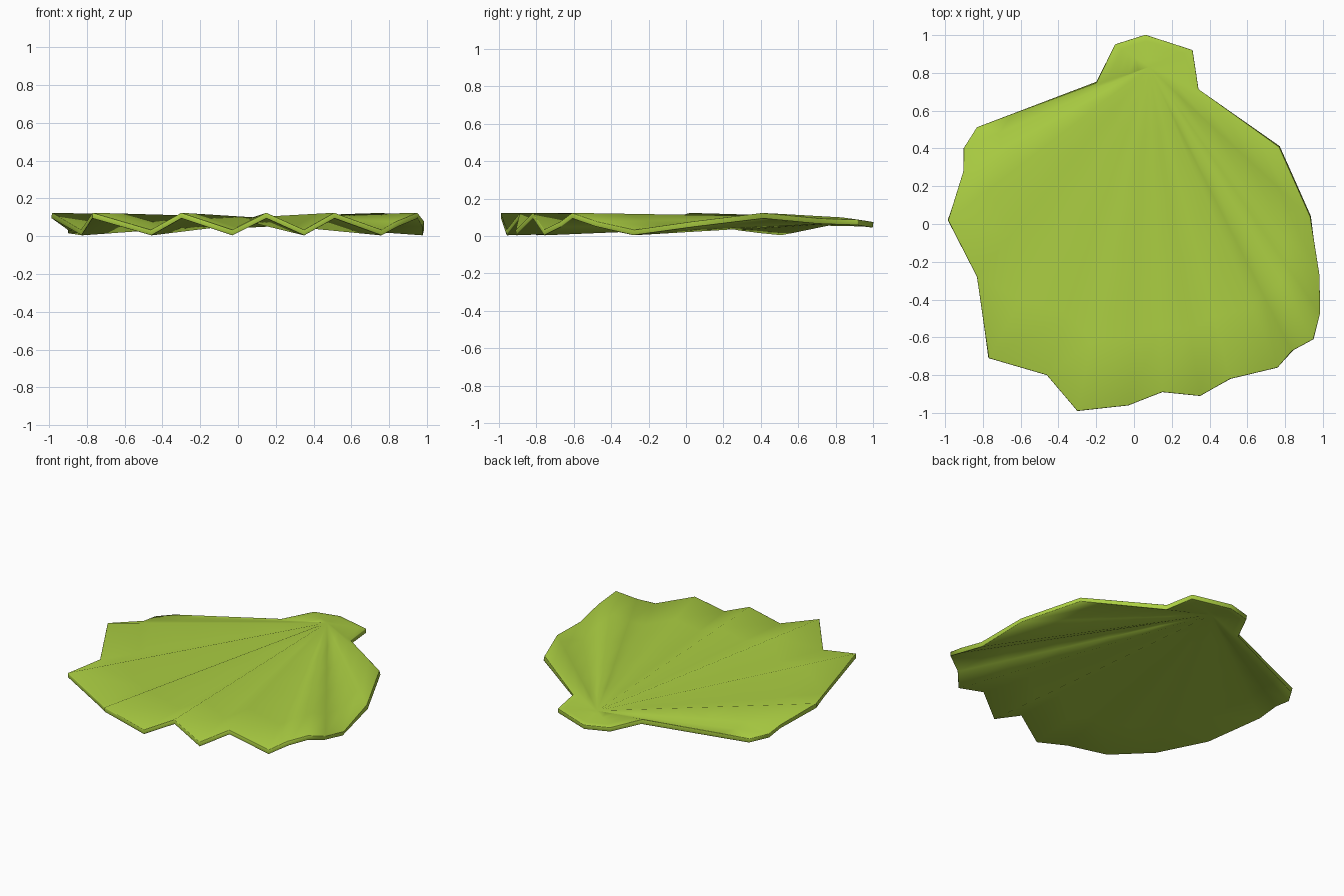
import bpy
import bmesh
from mathutils import Vector

if "Cube" in bpy.data.objects:
    bpy.data.objects.remove(bpy.data.objects["Cube"])

# Rim outline (x, y, fold height): h = high ridge, v = valley, m = halfway
h, v, m = 0.109, 0.019, 0.064
RIM = [(0.06, 1.00, 0.060), (0.31, 0.92, 0.073), (0.34, 0.71, 0.080),
       (0.77, 0.41, h), (0.935, 0.04, m), (0.98, -0.28, v), (0.98, -0.48, m),
       (0.95, -0.61, h), (0.84, -0.67, m), (0.76, -0.76, v), (0.51, -0.82, h),
       (0.35, -0.91, v), (0.15, -0.89, h), (-0.03, -0.96, v), (-0.30, -0.99, h),
       (-0.46, -0.80, v), (-0.77, -0.71, h), (-0.83, -0.28, v), (-0.985, 0.02, h),
       (-0.90, 0.28, 0.045), (-0.90, 0.40, 0.03), (-0.83, 0.51, v),
       (-0.20, 0.75, 0.070), (-0.10, 0.95, 0.066)]
HUB = Vector((0.08, 0.83, 0.085))
RINGS = [0.2, 0.4, 0.6, 0.8, 1.0]

# Shell surface: folds fanning out from the hub
bm = bmesh.new()
centre = bm.verts.new(HUB)
rings = [[bm.verts.new(HUB.lerp(Vector(p), t)) for p in RIM] for t in RINGS]
n = len(RIM)
for i in range(n):
    j = (i + 1) % n
    bm.faces.new((centre, rings[0][i], rings[0][j]))
    for a, b in zip(rings, rings[1:]):
        bm.faces.new((a[i], b[i], b[j], a[j]))
bmesh.ops.recalc_face_normals(bm, faces=bm.faces)
if sum(f.normal.z for f in bm.faces) < 0:
    bmesh.ops.reverse_faces(bm, faces=bm.faces)
for f in bm.faces:
    f.smooth = True
mesh = bpy.data.meshes.new("scallop_shell")
bm.to_mesh(mesh)
bm.free()
shell = bpy.data.objects.new("scallop_shell", mesh)
bpy.context.collection.objects.link(shell)

# Lime green colour
green = bpy.data.materials.new("lime_green")
green.diffuse_color = (0.41, 0.62, 0.055, 1)
green.use_nodes = True
green.node_tree.nodes["Principled BSDF"].inputs["Base Color"].default_value = green.diffuse_color
mesh.materials.append(green)

# Thickness and softly rounded rim
solid = shell.modifiers.new("thickness", 'SOLIDIFY')
solid.thickness = 0.03
solid.offset = 0
bevel = shell.modifiers.new("rounded_rim", 'BEVEL')
bevel.width = 0.008
bevel.segments = 2
bevel.limit_method = 'ANGLE'
bevel.angle_limit = 1.1
